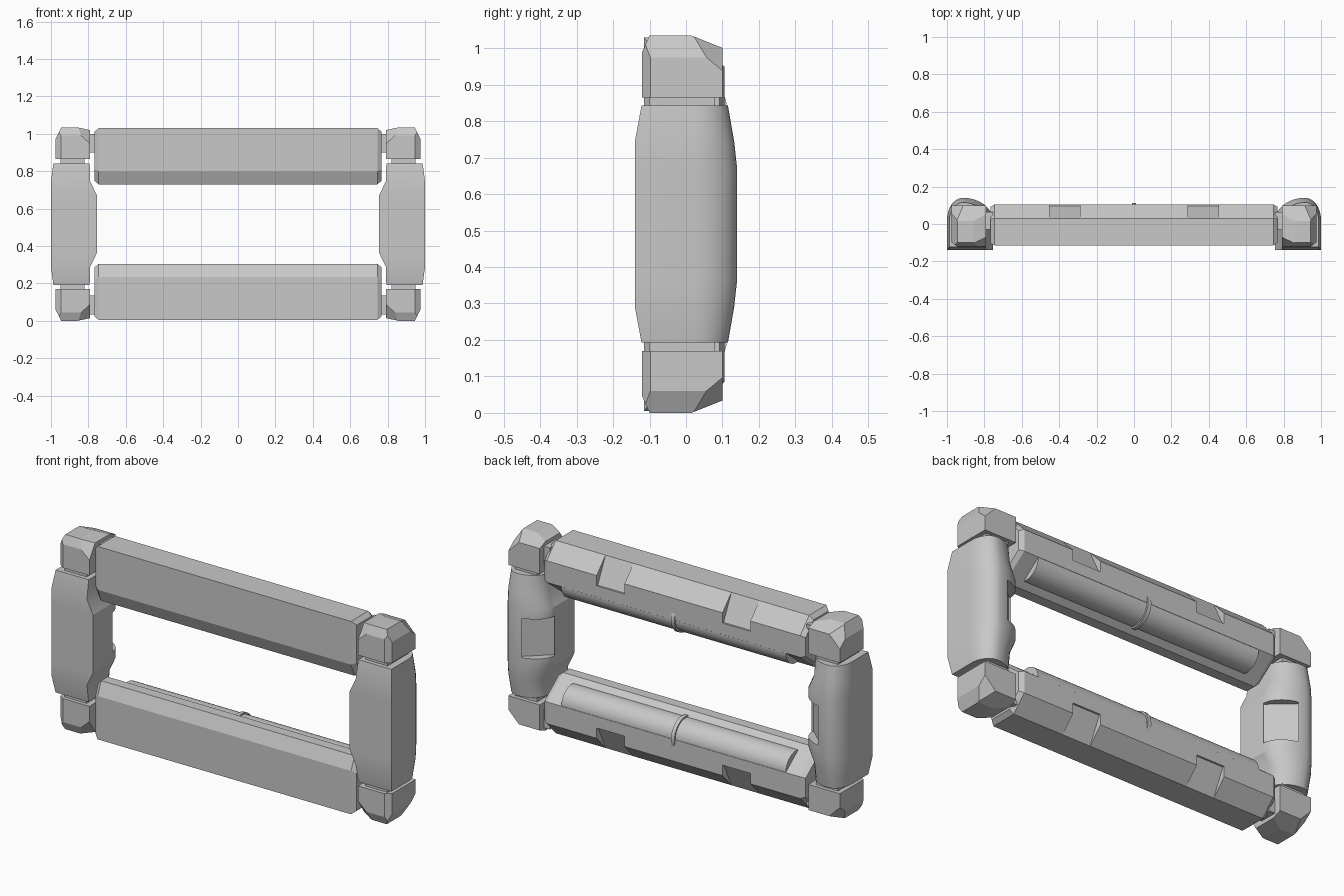
import bpy, bmesh, math
from mathutils import Vector, Matrix

if "Cube" in bpy.data.objects:
    bpy.data.objects.remove(bpy.data.objects["Cube"])

MID = 0.5175  # height of the horizontal mirror plane

grey = bpy.data.materials.new("light grey")
grey.use_nodes = True
grey.diffuse_color = (0.58, 0.58, 0.58, 1)
grey.node_tree.nodes["Principled BSDF"].inputs["Base Color"].default_value = grey.diffuse_color


def finish(name, bm):
    bmesh.ops.recalc_face_normals(bm, faces=bm.faces)
    mesh = bpy.data.meshes.new(name)
    bm.to_mesh(mesh)
    bm.free()
    mesh.materials.append(grey)
    obj = bpy.data.objects.new(name, mesh)
    obj.location.z = MID
    bpy.context.collection.objects.link(obj)
    return obj


def loft(rings):
    bm = bmesh.new()
    loops = [[bm.verts.new(p) for p in ring] for ring in rings]
    n = len(loops[0])
    for a, b in zip(loops, loops[1:]):
        for i in range(n):
            bm.faces.new((a[i], a[(i + 1) % n], b[(i + 1) % n], b[i]))
    bm.faces.new(loops[0])
    bm.faces.new(loops[-1])
    return bm


def box(x0, x1, y0, y1, z0, z1):
    rings = [[(x0, y0, z), (x1, y0, z), (x1, y1, z), (x0, y1, z)] for z in (z0 - MID, z1 - MID)]
    return loft(rings)


def prism(profile, x0, x1):
    return loft([[(x, y, z - MID) for y, z in profile] for x in (x0, x1)])


def mirror(obj, x, z):
    mod = obj.modifiers.new("mirror", "MIRROR")
    mod.use_axis = (x, False, z)
    mod.use_mirror_merge = False


def cut(obj, cutters):
    # Subtract the cutters, bake the result and remove them
    for c in cutters:
        mod = obj.modifiers.new("cut", "BOOLEAN")
        mod.operation, mod.solver, mod.object = "DIFFERENCE", "EXACT", c
    bpy.context.view_layer.update()
    graph = bpy.context.evaluated_depsgraph_get()
    baked = bpy.data.meshes.new_from_object(obj.evaluated_get(graph))
    obj.modifiers.clear()
    obj.data = baked
    for c in cutters:
        bpy.data.objects.remove(c)


def smooth(obj, angle):
    bpy.ops.object.select_all(action="DESELECT")
    obj.select_set(True)
    bpy.context.view_layer.objects.active = obj
    bpy.ops.object.shade_smooth_by_angle(angle=math.radians(angle))


# Long bars: one section with chamfered ends
section = [(-0.115, 1.03), (0.03, 1.03), (0.105, 0.95), (0.105, 0.835),
           (-0.03, 0.73), (-0.085, 0.73), (-0.115, 0.80)]
center = (0.0, 0.88)
rings = []
for x, s in ((-0.768, 0.87), (-0.745, 1), (0.745, 1), (0.768, 0.87)):
    rings.append([(x, center[0] + (y - center[0]) * s, center[1] + (z - center[1]) * s - MID)
                  for y, z in section])
bar = finish("long_bar", loft(rings))
wedge = [(0.03, 1.06), (0.03, 1.03), (0.095, 0.895), (0.13, 0.895), (0.13, 1.06)]
cut(bar, [finish("notch_cutter", prism(wedge, x - 0.082, x + 0.082)) for x in (-0.37, 0.37)])
mirror(bar, False, True)


# Rounded grips set into the inner back slope of the bars
def roller(name, x, length, radius):
    bm = bmesh.new()
    bmesh.ops.create_cone(bm, cap_ends=True, segments=32, radius1=radius, radius2=radius, depth=length)
    place = Matrix.Translation((x, 0.02, 0.835 - MID)) @ Matrix.Rotation(math.pi / 2, 4, "Y")
    bmesh.ops.transform(bm, matrix=place, verts=bm.verts)
    obj = finish(name, bm)
    mirror(obj, False, True)
    smooth(obj, 30)


for side, x in (("right", -0.335), ("left", 0.335)):
    roller("grip_" + side, x, 0.65, 0.084)
roller("grip_divider", 0, 0.02, 0.092)


# Side bars: flat front and rounded back, tapering to the ends
def side_ring(z, inner, outer, front, back):
    cx, base = 0.915, 0.02
    ring = [(outer, front, z)]
    for i in range(17):
        t = math.pi * i / 16
        reach = outer - cx if t < math.pi / 2 else cx - inner
        ring.append((cx + reach * math.cos(t), base + (back - base) * math.sin(t), z))
    return ring + [(inner, front, z)]


half = [(0.155, 0.755, 1.0, -0.14, 0.14), (0.228, 0.79, 1.0, -0.14, 0.132),
        (0.325, 0.793, 0.987, -0.122, 0.115)]
rings = [side_ring(-r[0], *r[1:]) for r in reversed(half)] + [side_ring(*r) for r in half]
side = finish("side_bar", loft(rings))

# Flat window recess on the inner back of each side bar
window = finish("window_cutter", box(-0.08, 0.08, 0, 0.2, MID - 0.105, MID + 0.105))
window.location = (0.822, 0.07, MID)
window.rotation_euler.z = math.radians(42)
cut(side, [window])
mirror(side, True, False)
smooth(side, 25)

# Corner blocks, trimmed by sloping planes
outline = [(0.79, 0.865), (0.975, 0.865), (0.975, 0.975), (0.945, 1.035), (0.86, 1.035), (0.79, 1.02)]
corner = loft([[(x, y, z - MID) for x, z in outline] for y in (-0.12, 0.1)])
trims = [((0.9, 0.02, 1.033), (0, 0.4, 1)),
         ((0.975, 0.08, 0.955), (0.6, 0.5, 0.6)),
         ((0.975, -0.098, 0.9), (0.6, -0.8, 0)),
         ((0.9, -0.1, 1.035), (0, -0.9, 0.4)),
         ((0.855, -0.1, 1.035), (-0.45, -0.75, 0.5))]
for point, normal in trims:
    geom = corner.verts[:] + corner.edges[:] + corner.faces[:]
    bmesh.ops.bisect_plane(corner, geom=geom, plane_co=Vector(point) - Vector((0, 0, MID)),
                           plane_no=Vector(normal), clear_outer=True)
    bmesh.ops.holes_fill(corner, edges=[e for e in corner.edges if e.is_boundary])
mirror(finish("corner_block", corner), True, True)

# Short necks joining the corners to both kinds of bar
mirror(finish("side_neck", box(0.82, 0.95, -0.1, 0.08, 0.83, 0.875)), True, True)
mirror(finish("bar_neck", box(0.755, 0.80, -0.03, 0.065, 0.90, 1.0)), True, True)
